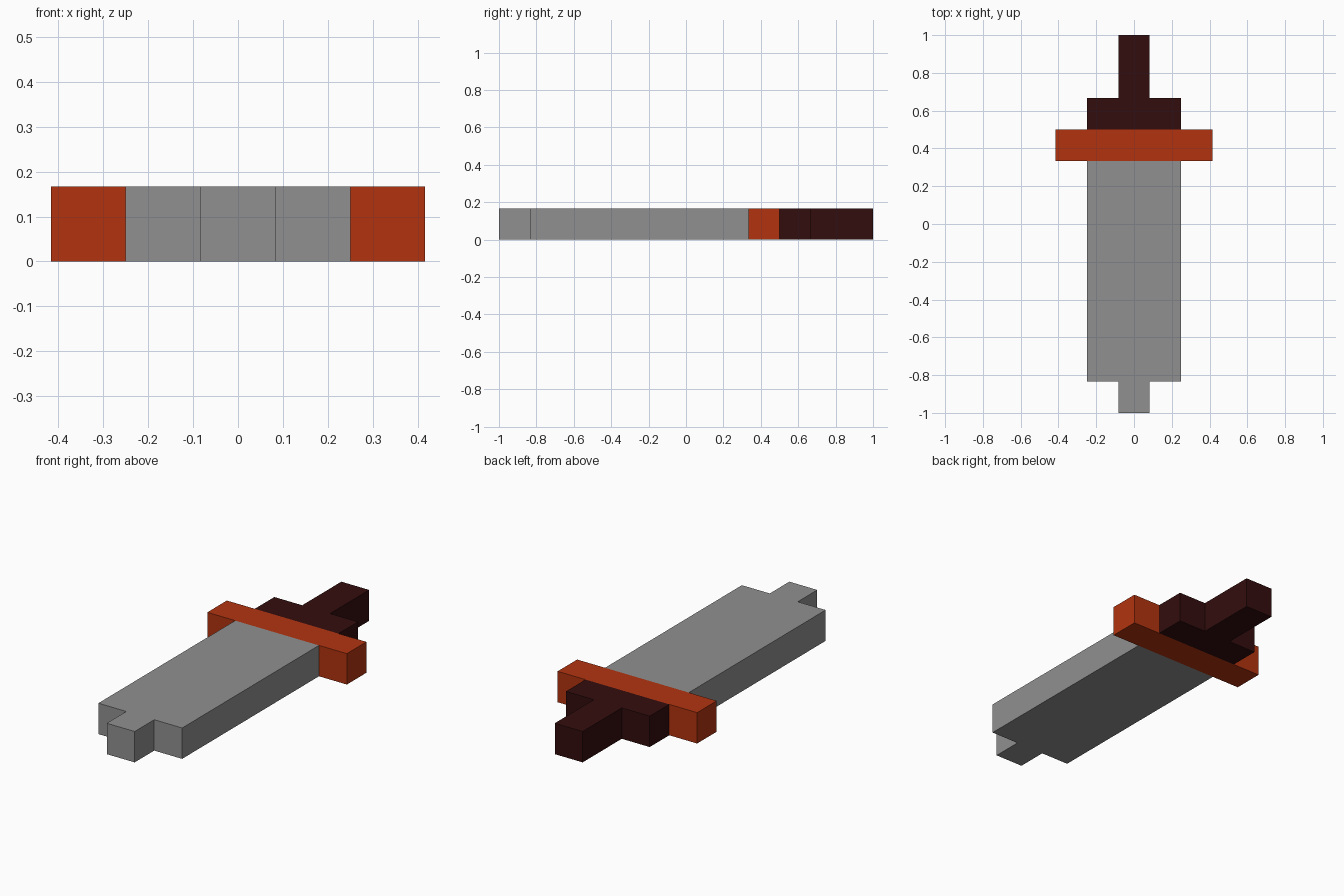
import bpy
import bmesh

if "Cube" in bpy.data.objects:
    bpy.data.objects.remove(bpy.data.objects["Cube"])

U = 1 / 6  # one block of the blocky grid


def material(name, rgb):
    m = bpy.data.materials.new(name)
    m.diffuse_color = (*rgb, 1)
    m.use_nodes = True
    m.node_tree.nodes["Principled BSDF"].inputs["Base Color"].default_value = m.diffuse_color
    return m


def slab(name, right_side, mat):
    """Mirror a right-hand outline (x, y in blocks) and extrude it one block up."""
    outline = right_side + [(-x, y) for x, y in reversed(right_side)]
    bm = bmesh.new()
    base = bm.faces.new([bm.verts.new((x * U, y * U, 0)) for x, y in outline])
    top = bmesh.ops.extrude_face_region(bm, geom=[base])["geom"]
    verts = [g for g in top if isinstance(g, bmesh.types.BMVert)]
    bmesh.ops.translate(bm, verts=verts, vec=(0, 0, U))
    bmesh.ops.recalc_face_normals(bm, faces=bm.faces)
    mesh = bpy.data.meshes.new(name)
    bm.to_mesh(mesh)
    bm.free()
    mesh.materials.append(mat)
    obj = bpy.data.objects.new(name, mesh)
    bpy.context.collection.objects.link(obj)
    return obj


steel = material("steel grey", (0.28, 0.28, 0.28))
orange = material("burnt orange", (0.445, 0.034, 0.005))
dark = material("dark brown", (0.034, 0.004, 0.004))

# Blade with a stepped tip
slab("blade", [(0.5, -6), (0.5, -5), (1.5, -5), (1.5, 2)], steel)
# Cross guard
slab("guard", [(2.5, 2), (2.5, 3)], orange)
# Wide collar narrowing into the grip
slab("handle", [(1.5, 3), (1.5, 4), (0.5, 4), (0.5, 6)], dark)
